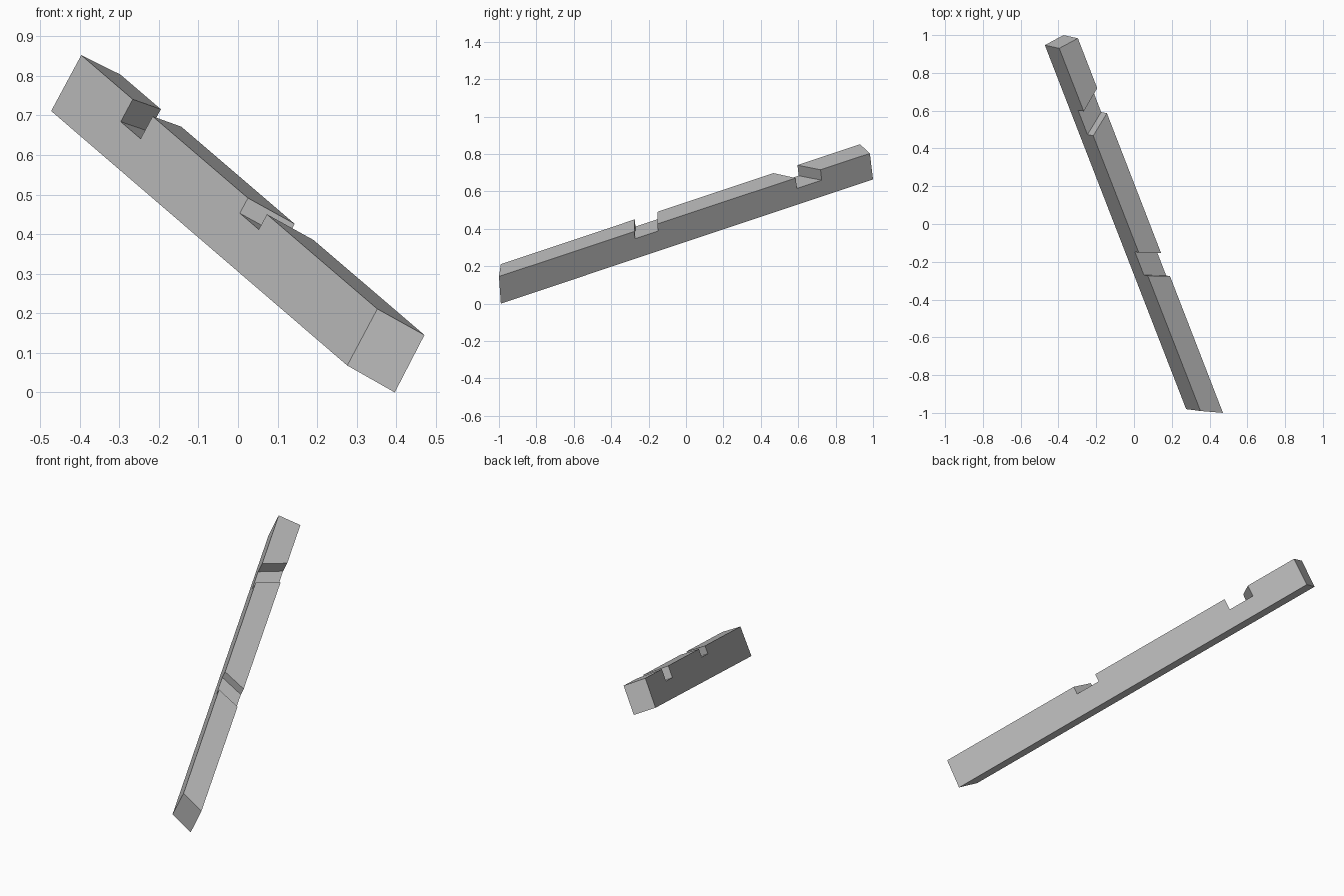
import bpy
import bmesh
from mathutils import Vector

if "Cube" in bpy.data.objects:
    bpy.data.objects.remove(bpy.data.objects["Cube"])

# Long edges of the tilted beam: (low end, high end)
LEFT_TOP = (Vector((0.352, -0.99, 0.211)), Vector((-0.396, 0.93, 0.852)))
LEFT_BOTTOM = (Vector((0.276, -0.98, 0.068)), Vector((-0.472, 0.947, 0.711)))
RIGHT_TOP = (Vector((0.471, -1.0, 0.145)), Vector((-0.297, 0.983, 0.803)))
RIGHT_BOTTOM = (Vector((0.396, -0.99, 0.0)), Vector((-0.373, 1.0, 0.664)))


def side_outline(bm, top, bottom, notches):
    """Side of the beam with notches given as (start, end, depth) fractions."""
    def point(t, depth):
        return top[0].lerp(top[1], t).lerp(bottom[0].lerp(bottom[1], t), depth)

    pts = [point(0, 1), point(0, 0)]
    for start, end, depth in notches:
        pts += [point(start, 0), point(start, depth), point(end, depth), point(end, 0)]
    pts += [point(1, 0), point(1, 1)]
    return [bm.verts.new(p) for p in pts]


# Beam with two notches cut across its top face
bm = bmesh.new()
left = side_outline(bm, LEFT_TOP, LEFT_BOTTOM, [(0.373, 0.437, 0.27), (0.759, 0.826, 0.40)])
right = side_outline(bm, RIGHT_TOP, RIGHT_BOTTOM, [(0.365, 0.427, 0.27), (0.800, 0.867, 0.40)])
bm.faces.new(left)
bm.faces.new(right[::-1])
n = len(left)
for i in range(n):
    j = (i + 1) % n
    bm.faces.new((left[j], left[i], right[i], right[j]))
bmesh.ops.recalc_face_normals(bm, faces=bm.faces[:])

mesh = bpy.data.meshes.new("notched_beam")
bm.to_mesh(mesh)
bm.free()
beam = bpy.data.objects.new("notched_beam", mesh)
bpy.context.collection.objects.link(beam)

# Plain grey finish
grey = bpy.data.materials.new("plain grey")
grey.diffuse_color = (0.5, 0.5, 0.5, 1.0)
grey.use_nodes = True
grey.node_tree.nodes["Principled BSDF"].inputs["Base Color"].default_value = grey.diffuse_color
mesh.materials.append(grey)
